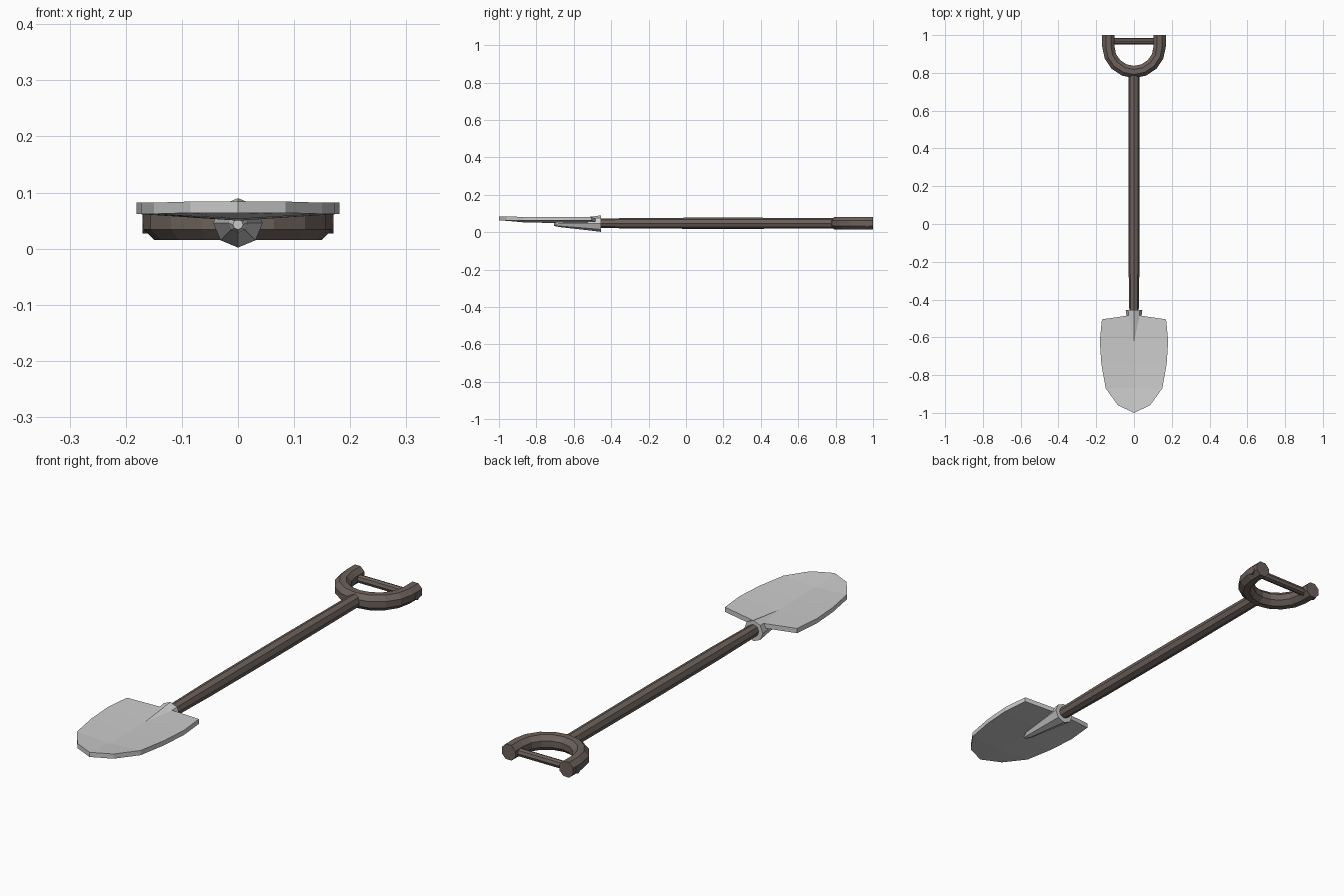
import bpy, bmesh
from math import sin, cos, pi
from mathutils import Vector

if "Cube" in bpy.data.objects:
    bpy.data.objects.remove(bpy.data.objects["Cube"])

ZC = 0.046  # height of the shaft axis
wood = bpy.data.materials.new("dark_wood")
wood.diffuse_color = (0.15, 0.12, 0.105, 1)
wood.use_nodes = True
wood.node_tree.nodes["Principled BSDF"].inputs["Base Color"].default_value = wood.diffuse_color


def finish(name, bm, mat=None):
    bmesh.ops.recalc_face_normals(bm, faces=bm.faces)
    me = bpy.data.meshes.new(name)
    bm.to_mesh(me)
    bm.free()
    ob = bpy.data.objects.new(name, me)
    bpy.context.collection.objects.link(ob)
    if mat:
        me.materials.append(mat)
    return ob


def tube(name, path, radii, phase=0.0, sides=8, mat=None):
    """Capped low-poly tube along a path of points."""
    bm = bmesh.new()
    pts = [Vector(p) for p in path]
    up = Vector((0, 0, 1))
    rings = []
    for i, p in enumerate(pts):
        t = pts[min(i + 1, len(pts) - 1)] - pts[max(i - 1, 0)]
        t.z = 0
        side = t.normalized().cross(up)
        ring = []
        for k in range(sides):
            a = 2 * pi * (k + phase) / sides
            ring.append(bm.verts.new(p + radii[i] * (cos(a) * side + sin(a) * up)))
        rings.append(ring)
    for a, b in zip(rings, rings[1:]):
        for k in range(sides):
            j = (k + 1) % sides
            bm.faces.new((a[k], a[j], b[j], b[k]))
    bm.faces.new(rings[0])
    bm.faces.new(rings[-1])
    return finish(name, bm, mat)


# Blade: dished strip of rows (y, half width, rim z, centre z) with constant thickness
rows = [(-0.96, 0.085, 0.064, 0.061), (-0.87, 0.15, 0.062, 0.053),
        (-0.74, 0.173, 0.062, 0.050), (-0.62, 0.181, 0.062, 0.050),
        (-0.505, 0.17, 0.062, 0.052)]
bm = bmesh.new()
layers = []
for dz in (0, 0.02):
    tip = bm.verts.new((0, -1, 0.064 + dz))
    grid = []
    for i, (y, w, zr, zc) in enumerate(rows):
        yc = y + (0.025 if i == len(rows) - 1 else 0)
        grid.append([bm.verts.new((-w, y, zr + dz)), bm.verts.new((0, yc, zc + dz)),
                     bm.verts.new((w, y, zr + dz))])
    for k in (0, 1):
        bm.faces.new((tip, grid[0][k], grid[0][k + 1]))
        for a, b in zip(grid, grid[1:]):
            bm.faces.new((a[k], a[k + 1], b[k + 1], b[k]))
    layers.append([tip] + [g[2] for g in grid] + [grid[-1][1]] + [g[0] for g in grid[::-1]])
lo, hi = layers
for i in range(len(lo)):
    j = (i + 1) % len(lo)
    bm.faces.new((lo[i], lo[j], hi[j], hi[i]))
finish("blade", bm)

# Tapered socket joining the blade to the shaft
tube("socket", [(0, -0.455, ZC), (0, -0.51, ZC), (0, -0.68, ZC), (0, -0.705, 0.043)],
     [0.044, 0.037, 0.018, 0.009])

# Shaft, slightly thicker in the middle
tube("shaft", [(0, y, ZC + 0.002) for y in (-0.5, -0.41, -0.2, 0.25, 0.8)],
     [0.024, 0.026, 0.029, 0.030, 0.028], mat=wood)

# U-shaped grip yoke
R, YC = 0.136, 0.941
yoke = [(-R, 1, ZC + 0.002)]
yoke += [(-R * cos(pi * i / 8), YC - R * sin(pi * i / 8), ZC + 0.002) for i in range(9)]
yoke += [(R, 1, ZC + 0.002)]
tube("grip_yoke", yoke, [0.035] * len(yoke), phase=0.5, mat=wood)

# Cross bar held between the arms
tube("grip_bar", [(-0.17, 0.968, ZC - 0.002), (0.17, 0.968, ZC - 0.002)],
     [0.017, 0.017], mat=wood)
